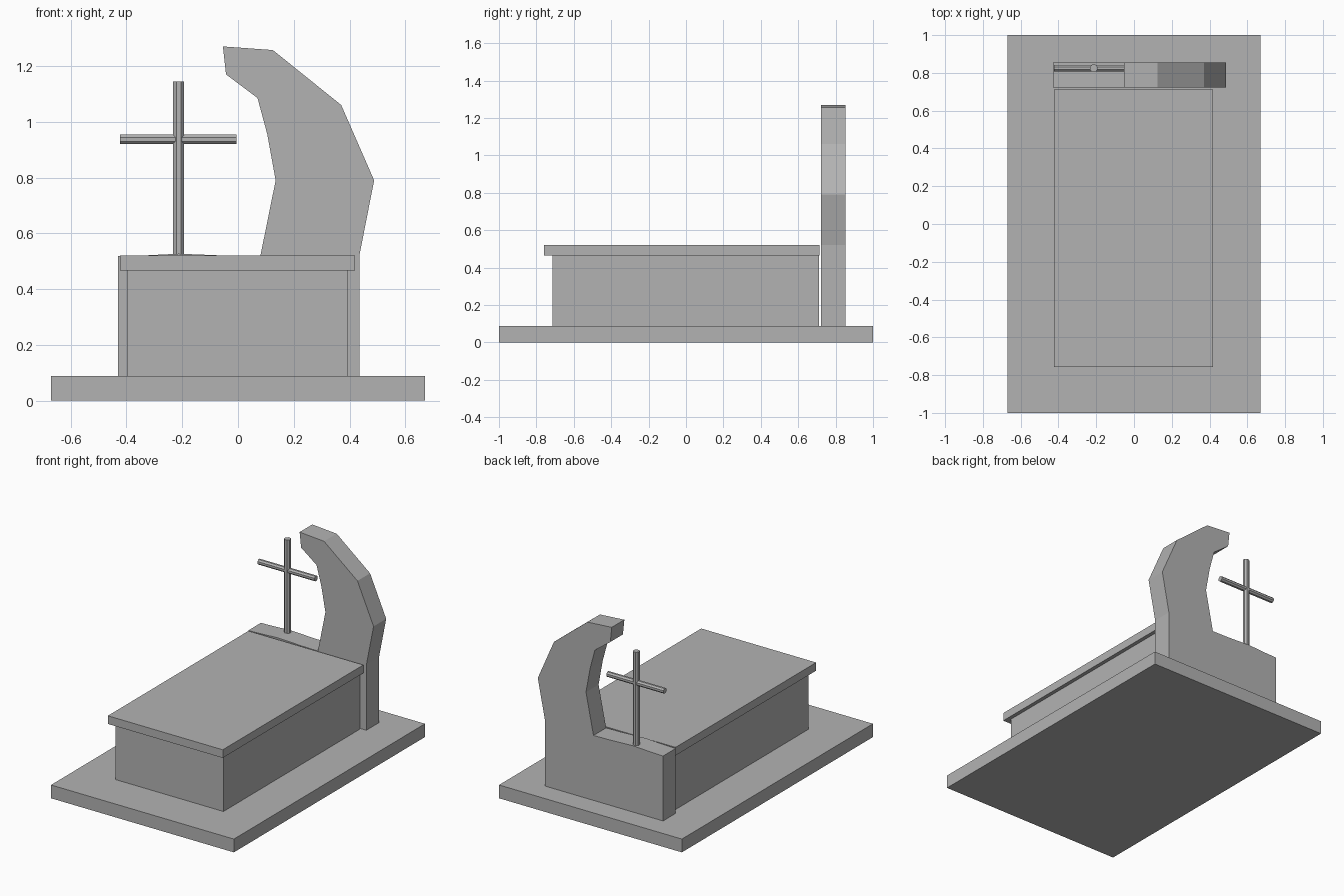
import bpy, bmesh, math
from mathutils import Matrix

if "Cube" in bpy.data.objects:
    bpy.data.objects.remove(bpy.data.objects["Cube"])

stone = bpy.data.materials.new("grey stone")
stone.diffuse_color = (0.45, 0.45, 0.45, 1)
stone.use_nodes = True
stone.node_tree.nodes["Principled BSDF"].inputs["Base Color"].default_value = stone.diffuse_color


def finish(name, bm):
    bmesh.ops.recalc_face_normals(bm, faces=bm.faces)
    mesh = bpy.data.meshes.new(name)
    bm.to_mesh(mesh)
    bm.free()
    mesh.materials.append(stone)
    obj = bpy.data.objects.new(name, mesh)
    bpy.context.collection.objects.link(obj)
    return obj


def box(name, x0, x1, y0, y1, z0, z1):
    bm = bmesh.new()
    bmesh.ops.create_cube(bm, size=1)
    for v in bm.verts:
        v.co.x = x1 if v.co.x > 0 else x0
        v.co.y = y1 if v.co.y > 0 else y0
        v.co.z = z1 if v.co.z > 0 else z0
    return finish(name, bm)


def rod(name, radius, length, center, axis):
    bm = bmesh.new()
    rot = Matrix.Rotation(math.pi / 2, 4, 'Y') if axis == 'X' else Matrix()
    bmesh.ops.create_cone(bm, cap_ends=True, segments=8, radius1=radius,
                          radius2=radius, depth=length,
                          matrix=Matrix.Translation(center) @ rot @ Matrix.Rotation(math.pi / 8, 4, 'Z'))
    return finish(name, bm)


# Plinth, tomb chest and overhanging lid
box("base_slab", -0.67, 0.67, -1.0, 1.0, 0.0, 0.088)
box("tomb_body", -0.398, 0.394, -0.715, 0.712, 0.088, 0.468)
box("tomb_lid", -0.423, 0.419, -0.758, 0.713, 0.466, 0.52)

# Curved headstone, extruded from its front profile
profile = [(-0.43, 0.01), (0.435, 0.01), (0.435, 0.52), (0.488, 0.79),
           (0.37, 1.06), (0.125, 1.257), (-0.054, 1.27), (-0.043, 1.17),
           (0.07, 1.085), (0.105, 0.955), (0.135, 0.79), (0.08, 0.518),
           (-0.04, 0.52), (-0.213, 0.527), (-0.35, 0.52), (-0.43, 0.518)]
bm = bmesh.new()
face = bm.faces.new([bm.verts.new((x, 0.722, z)) for x, z in profile])
ext = bmesh.ops.extrude_face_region(bm, geom=[face])
for v in ext["geom"]:
    if isinstance(v, bmesh.types.BMVert):
        v.co.y = 0.854
finish("headstone", bm)

# Cross standing on the low shoulder of the headstone
rod("cross_post", 0.021, 0.645, (-0.213, 0.824, 0.8225), 'Z')
rod("cross_bar", 0.018, 0.418, (-0.214, 0.824, 0.937), 'X')
